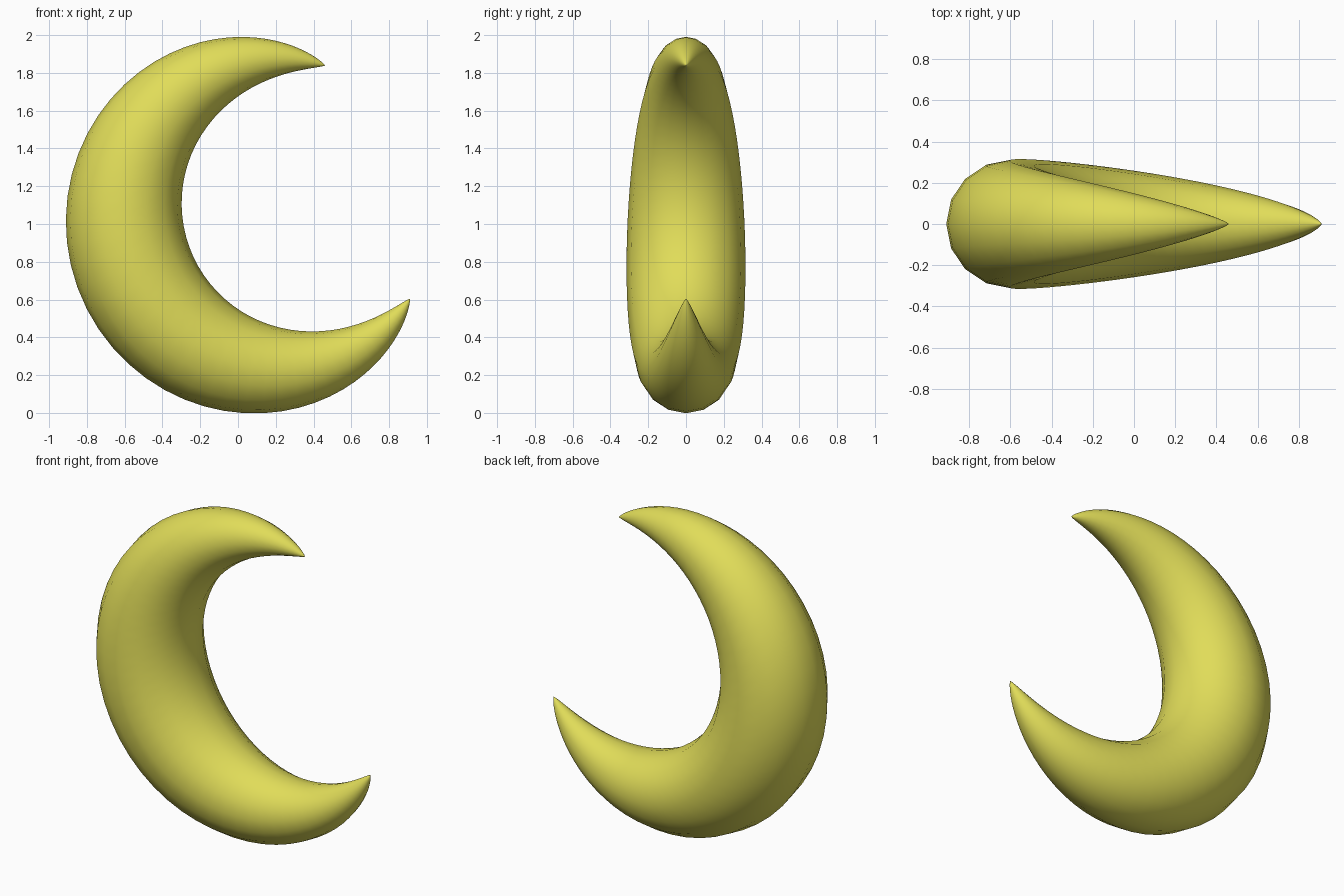
import bpy, bmesh, math
from mathutils import Vector

if "Cube" in bpy.data.objects:
    bpy.data.objects.remove(bpy.data.objects["Cube"])

SIDES, RINGS = 16, 64
TILT = math.radians(20)          # lean of the symmetry axis
SPAN = math.radians(127)         # half sweep of the spine arc
SPINE_R, MAX_R = 0.823, 0.315
CENTRE = Vector((0.09 + 0.138 * math.cos(TILT), 0, 1.005 + 0.138 * math.sin(TILT)))

bm = bmesh.new()


def spine(t):
    """Outward direction of the spine at t in [-1, 1]."""
    a = math.pi + TILT + t * SPAN
    return Vector((math.cos(a), 0, math.sin(a)))


# Round section swept along the arc, tapering to both horns
rings = []
for i in range(1, RINGS):
    t = -math.cos(math.pi * i / RINGS)
    out = spine(t)
    r = MAX_R * math.cos(t * math.pi / 2) ** 0.8
    ring = []
    for k in range(SIDES):
        a = 2 * math.pi * k / SIDES
        p = CENTRE + out * (SPINE_R + r * math.cos(a))
        ring.append(bm.verts.new(p + Vector((0, r * math.sin(a), 0))))
    rings.append(ring)

for r0, r1 in zip(rings, rings[1:]):
    for k in range(SIDES):
        n = (k + 1) % SIDES
        bm.faces.new((r0[k], r0[n], r1[n], r1[k]))

# Pointed tips
for ring, t in ((rings[0], -1), (rings[-1], 1)):
    tip = bm.verts.new(CENTRE + spine(t) * SPINE_R)
    for k in range(SIDES):
        bm.faces.new((ring[k], ring[(k + 1) % SIDES], tip))

bmesh.ops.recalc_face_normals(bm, faces=bm.faces)
for f in bm.faces:
    f.smooth = True
mesh = bpy.data.meshes.new("crescent_moon")
bm.to_mesh(mesh)
bm.free()
moon = bpy.data.objects.new("crescent_moon", mesh)
bpy.context.collection.objects.link(moon)

mat = bpy.data.materials.new("moon_yellow")
mat.diffuse_color = (0.75, 0.72, 0.1, 1)
mat.use_nodes = True
mat.node_tree.nodes["Principled BSDF"].inputs["Base Color"].default_value = mat.diffuse_color
mesh.materials.append(mat)
